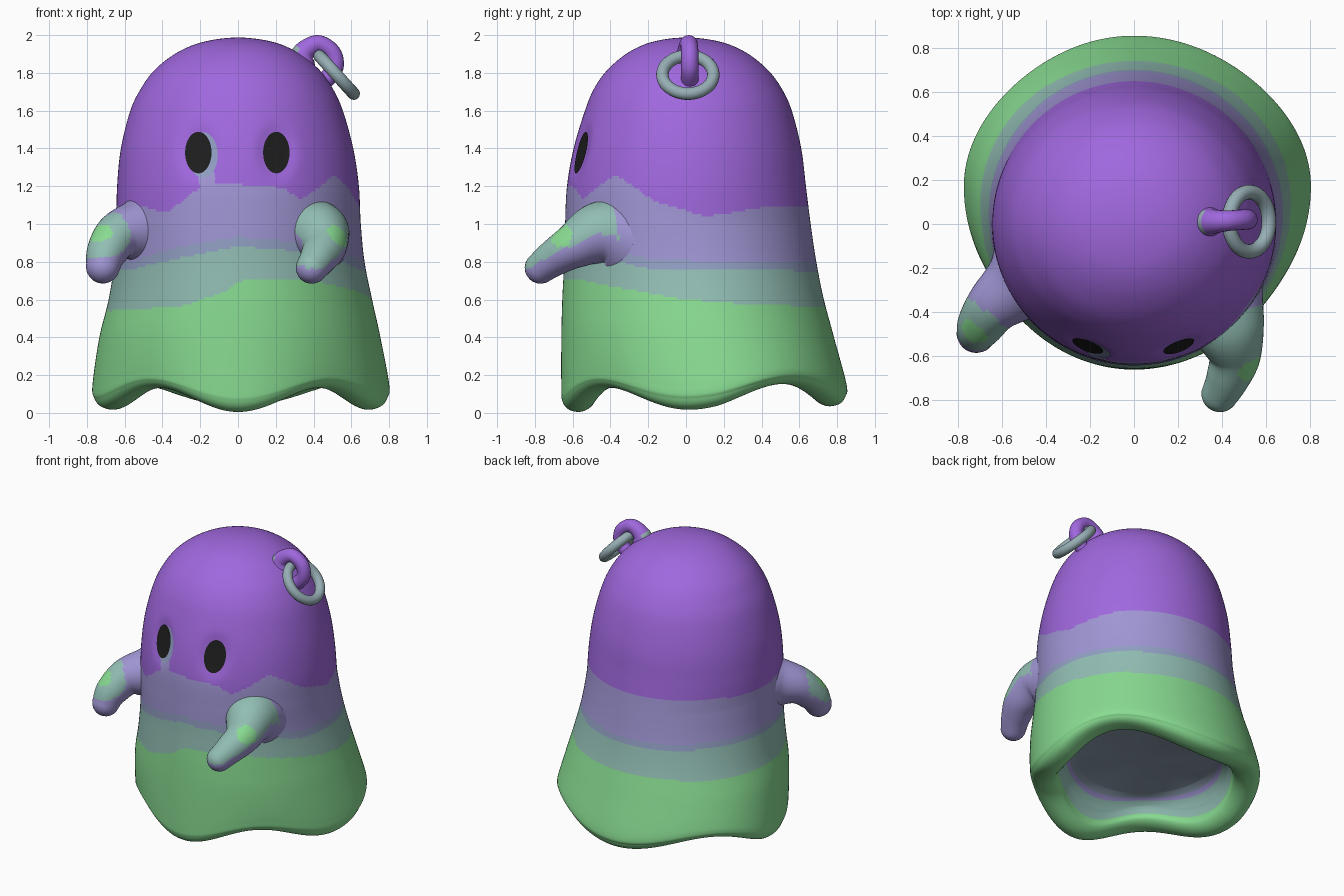
import bpy, bmesh, math
from mathutils import Vector

if "Cube" in bpy.data.objects:
    bpy.data.objects.remove(bpy.data.objects["Cube"])


def material(name, r, g, b):
    m = bpy.data.materials.new(name)
    m.diffuse_color = [((c / 255 + .055) / 1.055) ** 2.4 for c in (r, g, b)] + [1]
    m.use_nodes = True
    m.node_tree.nodes["Principled BSDF"].inputs["Base Color"].default_value = m.diffuse_color
    return m


PURPLE, LAVENDER, HAZE, TEAL, GREEN, BLACK, METAL, SLATE = range(8)
MATS = [material("purple", 160, 104, 222), material("lavender", 160, 150, 212),
        material("blue_haze", 146, 160, 196), material("soft_teal", 146, 190, 180),
        material("green", 137, 220, 146), material("black", 30, 30, 30),
        material("grey_teal", 150, 174, 180), material("slate", 138, 155, 172)]


def spline(pts, n):
    """Smooth curve through pts; first and last points only steer the ends."""
    out = []
    for p0, p1, p2, p3 in zip(pts, pts[1:], pts[2:], pts[3:]):
        for i in range(n):
            t = i / n
            out.append([b + .5 * t * (c - a + t * (2*a - 5*b + 4*c - d + t * (3*(b - c) + d - a)))
                        for a, b, c, d in zip(p0, p1, p2, p3)])
    return out + [list(pts[-2])]


def loft(name, rings, color):
    """Skin closed rings, cap both ends, colour faces with color(row, face)."""
    bm = bmesh.new()
    loops = [[bm.verts.new(p) for p in ring] for ring in rings]
    rows = []
    n = len(loops[0])
    for r, (a, b) in enumerate(zip(loops, loops[1:])):
        for i in range(n):
            j = (i + 1) % n
            rows.append((bm.faces.new((a[i], a[j], b[j], b[i])), r))
    for loop, r in ((loops[0], -1), (loops[-1], len(loops))):
        mid = bm.verts.new(sum((v.co for v in loop), Vector()) / n)
        for i in range(n):
            rows.append((bm.faces.new((loop[i], loop[(i + 1) % n], mid)), r))
    bmesh.ops.recalc_face_normals(bm, faces=bm.faces)
    bm.normal_update()
    for f, r in rows:
        f.smooth = True
        f.material_index = color(r, f)
    return finish(name, bm)


def finish(name, bm):
    me = bpy.data.meshes.new(name)
    bm.to_mesh(me)
    bm.free()
    for m in MATS:
        me.materials.append(m)
    ob = bpy.data.objects.new(name, me)
    bpy.context.collection.objects.link(ob)
    return ob


def tube(name, pts, color, n=40):
    """Round-tipped tube through (x, y, z, radius) points."""
    path = spline([pts[0]] + pts + [pts[-1]], 10)
    cs = [Vector(p[:3]) for p in path]
    rs = [p[3] for p in path]
    d = (cs[-1] - cs[-2]).normalized()
    c, r = cs[-1], rs[-1]
    for a in (15, 30, 45, 60, 75, 85):
        cs.append(c + d * r * math.sin(math.radians(a)))
        rs.append(r * math.cos(math.radians(a)))
    u = Vector((0, 1, .2))
    rings = []
    for i, (c, r) in enumerate(zip(cs, rs)):
        d = (cs[min(i + 1, len(cs) - 1)] - cs[max(i - 1, 0)]).normalized()
        u = (u - d * u.dot(d)).normalized()
        v = d.cross(u)
        rings.append([c + r * (u * math.cos(k * math.tau / n) + v * math.sin(k * math.tau / n))
                      for k in range(n)])
    return loft(name, rings, color)


# Body profile: height, then reach to left, right, front, back
OUTER = [(.18, .77, .80, .66, .85), (.4, .735, .755, .66, .785), (.6, .685, .71, .655, .73),
         (.8, .655, .67, .645, .69), (1.0, .645, .65, .64, .66), (1.2, .64, .64, .63, .635),
         (1.4, .62, .61, .595, .61), (1.6, .57, .555, .535, .56), (1.72, .512, .5, .485, .505),
         (1.82, .437, .427, .412, .429), (1.91, .318, .312, .302, .314),
         (1.965, .18, .18, .175, .18), (1.987, .004, .004, .004, .004),
         (1.965, -.18, -.18, -.175, -.18)]
# Hem: height above the edge and inset, from inner ceiling round to outside
LIP = [(.21, .40), (.20, .33), (.175, .27), (.13, .22), (.08, .19), (.04, .175),
       (.012, .14), (0, .09), (.012, .035), (.045, .006)]
HEM = .08
SUB = 15
profile = spline([(HEM + h, *[v - o for v in OUTER[0][1:]]) for h, o in LIP] + OUTER, SUB)
SEG = 250
EYES = (("left", -.21), ("right", .203))
EYE_Z = 1.378


def hem_wave(a):
    w = a + .2 * math.cos(a)
    return .002 - .062 * math.cos(4 * w) + .015 * math.sin(a)


def eye_dent(x, z):
    return sum(.02 * math.exp(-(((x - ex) / .095) ** 2 + ((z - EYE_Z) / .135) ** 2) ** 2)
               for _, ex in EYES)


rings = []
for row, (z, xl, xr, yf, yb) in enumerate(profile):
    ring = []
    yc = .17 * min(1, max(0, (1 - z) / .82))  # widest point drifts back near the hem
    fall = max(0, 1 - max(0, z - HEM) / .42) ** 1.5 * min(1, row / (2 * SUB))
    for k in range(SEG):
        a = k * math.tau / SEG
        pinch = 1 - .018 * fall * (1 - math.cos(4 * a))  # hem folds in between lobes
        c, s = math.cos(a) * pinch, math.sin(a) * pinch
        x, y = c * (xr if c > 0 else xl), yc + s * (yb - yc if s > 0 else yf + yc)
        if s < 0:
            y += eye_dent(x, z)
        ring.append(Vector((x, y, z + hem_wave(a) * fall)))
    rings.append(ring)

# Colour band edges: (degrees from the front, height)
BANDS = [
    (PURPLE, [(-180, 1.1), (-90, 1.08), (-60, 1.11), (-36, 1.06), (-15, 1.22), (10, 1.2), (23, 1.19),
              (31, 1.13), (54, 1.26), (76, 1.12), (99, 1.04), (130, 1.09), (180, 1.1)]),
    (LAVENDER, [(-180, .79), (-60, .8), (-28, .88), (0, .93), (35, .9), (75, .81), (180, .79)]),
    (HAZE, [(-180, .75), (-60, .76), (-28, .82), (0, .88), (35, .85), (75, .76), (180, .75)]),
    (TEAL, [(-180, .56), (-80, .54), (-28, .56), (-6, .64), (3, .71), (30, .71), (60, .66),
            (90, .6), (120, .57), (180, .56)])]


def edge_height(table, a):
    for (a0, h0), (a1, h1) in zip(table, table[1:]):
        if a <= a1:
            return h0 + (h1 - h0) * (a - a0) / (a1 - a0)
    return table[-1][1]


def body_color(row, f):
    if row < SUB * .7:
        return SLATE
    if row < SUB * 1.2:
        return LAVENDER
    if row < SUB * 3:
        return TEAL
    c = f.calc_center_median()
    a = math.degrees(math.atan2(c.x, -c.y))
    for col, table in BANDS:
        if c.z > edge_height(table, a):
            return col
    return GREEN


loft("body", rings, body_color)


# Eyes: thin plates following the front of the body
def front_y(x, z):
    for p, q in zip(profile[SUB * 9:], profile[SUB * 9 + 1:]):
        if p[0] <= z <= q[0]:
            t = (z - p[0]) / (q[0] - p[0])
            w, d = [p[i] + (q[i] - p[i]) * t for i in (2 if x > 0 else 1, 3)]
            return -d * math.sqrt(1 - (x / w) ** 2) + eye_dent(x, z)


def plate(name, x0, z0, w, h, lift, mat):
    bm = bmesh.new()
    n, loops = 40, []
    for r in (.02, .25, .5, .75, 1):
        loop = []
        for k in range(n):
            a = k * math.tau / n
            x, z = x0 + w * r * math.cos(a), z0 + h * r * math.sin(a)
            loop.append(bm.verts.new((x, front_y(x, z) - lift, z)))
        loops.append(loop)
    bm.faces.new(loops[0])
    for a, b in zip(loops, loops[1:]):
        for i in range(n):
            j = (i + 1) % n
            bm.faces.new((a[i], b[i], b[j], a[j]))
    for f in bm.faces:
        f.material_index, f.smooth = mat, True
    finish(name, bm)


plate("left_eye_halo", -.185, 1.365, .078, .12, .004, HAZE)
plate("left_eye_streak", -.165, 1.24, .045, .06, .002, LAVENDER)
for side, x in EYES:
    plate(side + "_eye", x, EYE_Z, .07, .11, .007, BLACK)


# Arms: tapered tubes with a teal top, green spot and lavender tip
def arm_color(spot, reach):
    spot = Vector(spot)

    def color(row, f):
        d = (f.calc_center_median() - spot).length
        if d < .065:
            return GREEN
        return TEAL if d < reach and f.normal.z > -.05 else LAVENDER
    return color


tube("left_arm", [(-.44, -.19, .97, .24), (-.53, -.28, .965, .17), (-.635, -.37, .935, .127),
                  (-.695, -.455, .85, .107), (-.715, -.495, .775, .09)],
     arm_color((-.72, -.48, .94), .15))
tube("right_arm", [(.38, -.37, .93, .23), (.43, -.48, .94, .168), (.455, -.60, .88, .12),
                   (.425, -.70, .82, .098), (.39, -.77, .768, .084)],
     arm_color((.52, -.65, .93), .30))

# Hanger loop on the head, and the ring through it
tube("hanger_loop", [(.33, .01, 1.84, .08), (.35, .01, 1.91, .058), (.425, .015, 1.953, .047),
                     (.50, .02, 1.905, .046), (.51, .02, 1.82, .046), (.44, .02, 1.74, .046)],
     lambda r, f: METAL if r < 10 and f.normal.x < -.3 else PURPLE, n=24)
bpy.ops.mesh.primitive_torus_add(location=(.522, .01, 1.79), rotation=(0, .835, 0),
                                 major_radius=.135, minor_radius=.033,
                                 major_segments=48, minor_segments=16)
ring = bpy.context.object
ring.name = "ring"
ring.data.materials.append(MATS[METAL])
bpy.ops.object.shade_smooth()
